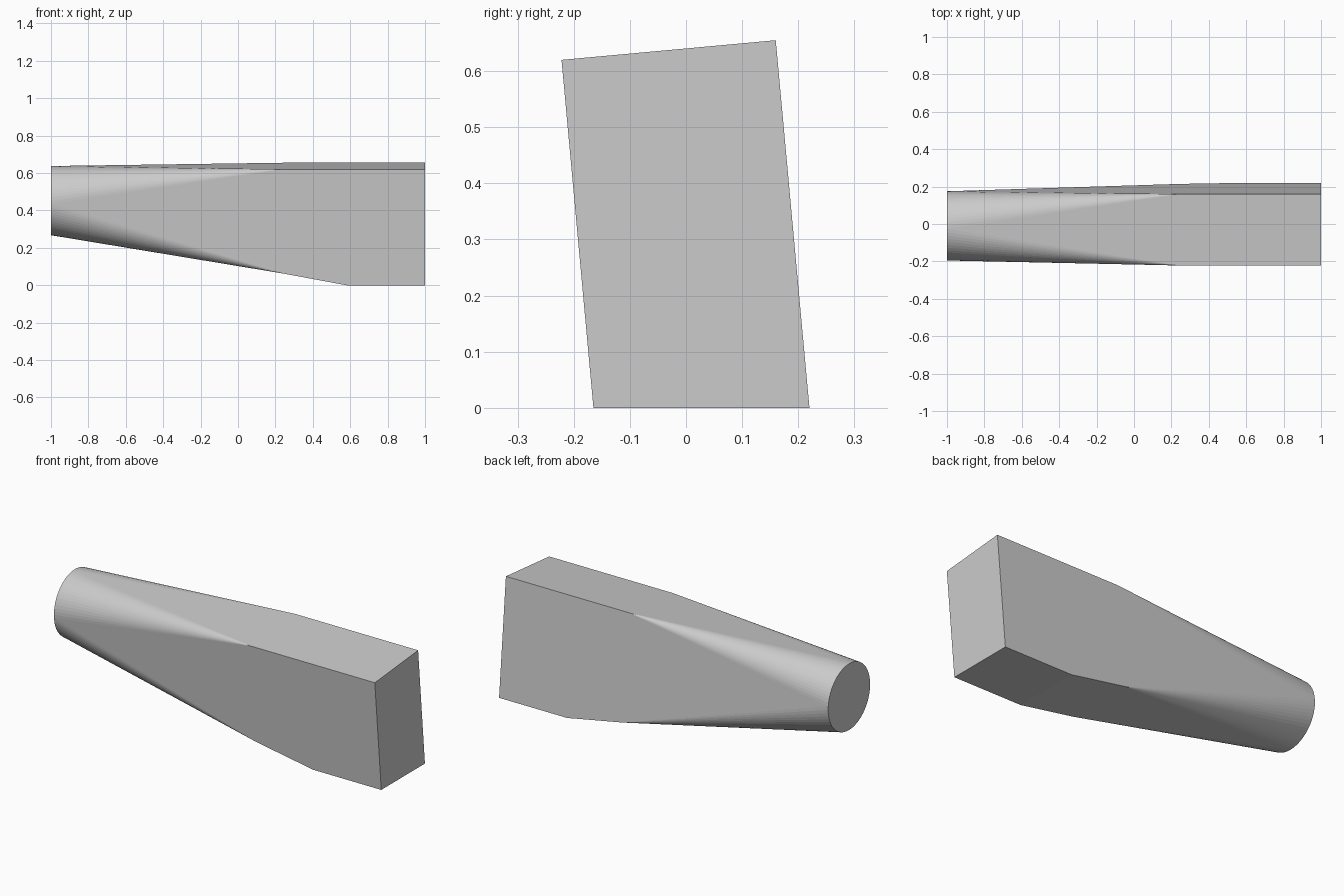
import bpy, bmesh
from math import sin, cos, radians

cube = bpy.data.objects.get("Cube")
if cube:
    bpy.data.objects.remove(cube, do_unlink=True)

LEAN = 0.0917            # sideways lean of the tall sides per unit of height
STEPS = 16               # facets in each rounded corner
RADIUS, ROUND_Y, ROUND_Z = 0.185, -0.01, 0.4525

grey = bpy.data.materials.new("plain grey")
grey.use_nodes = True
grey.diffuse_color = (0.6, 0.6, 0.6, 1)
grey.node_tree.nodes["Principled BSDF"].inputs["Base Color"].default_value = (0.6, 0.6, 0.6, 1)

bm = bmesh.new()


def box_ring(x, bottom):
    """Four corners of the leaning section: back top, front top, front bottom, back bottom."""
    corners = [(0.22, 0.655), (-0.165, 0.62), (-0.165, bottom), (0.22, bottom)]
    return [bm.verts.new((x, y - LEAN * z, z)) for y, z in corners]


# Rectangular part, with its underside sloping up towards the round end
rings = [box_ring(1, 0), box_ring(0.58, 0), box_ring(0.24, 0.063)]
bm.faces.new(rings[0])
for a, b in zip(rings, rings[1:]):
    for i in range(4):
        j = (i + 1) % 4
        bm.faces.new((a[i], a[j], b[j], b[i]))

# Round end, with each quarter fanning out from one corner
limits = [5.2, 95.2, 185.2, 270, 365.2]
circle = []
for start, end in zip(limits, limits[1:]):
    for k in range(STEPS):
        t = radians(start + (end - start) * k / STEPS)
        circle.append(bm.verts.new((-1, ROUND_Y + RADIUS * cos(t), ROUND_Z + RADIUS * sin(t))))
bm.faces.new(circle)

corners = rings[-1]
for q in range(4):
    for k in range(q * STEPS, (q + 1) * STEPS):
        bm.faces.new((corners[q], circle[k], circle[(k + 1) % len(circle)]))
    # Flat triangle between neighbouring corners
    bm.faces.new((corners[q], corners[(q + 1) % 4], circle[(q + 1) * STEPS % len(circle)]))

bmesh.ops.recalc_face_normals(bm, faces=bm.faces)
mesh = bpy.data.meshes.new("transition_duct")
bm.to_mesh(mesh)
bm.free()
mesh.materials.append(grey)
duct = bpy.data.objects.new("transition_duct", mesh)
bpy.context.collection.objects.link(duct)
